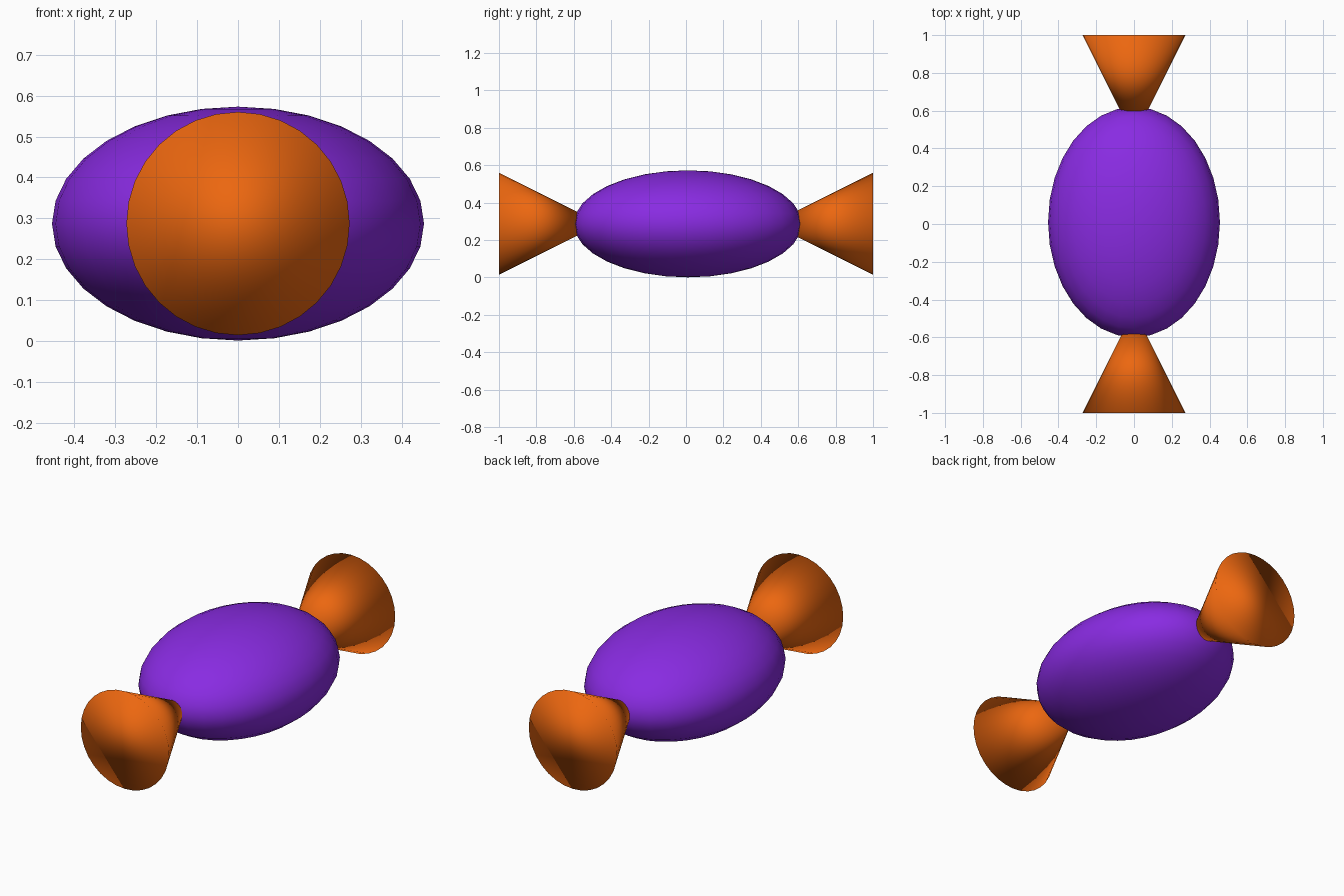
import bpy
from math import pi

if "Cube" in bpy.data.objects:
    bpy.data.objects.remove(bpy.data.objects["Cube"])

CZ = 0.287  # height of the long axis


def paint(obj, name, color):
    mat = bpy.data.materials.get(name) or bpy.data.materials.new(name)
    mat.diffuse_color = color
    mat.use_nodes = True
    mat.node_tree.nodes["Principled BSDF"].inputs["Base Color"].default_value = mat.diffuse_color
    obj.data.materials.append(mat)


def finish(obj, name):
    obj.name = name
    bpy.ops.object.transform_apply(location=False, rotation=True, scale=True)
    bpy.ops.object.shade_smooth()


# Sweet: flattened ellipsoid, set very slightly towards the back
bpy.ops.mesh.primitive_uv_sphere_add(segments=32, ring_count=16, radius=1,
                                     location=(0, 0.01, CZ))
body = bpy.context.object
body.scale = (0.455, 0.61, 0.286)
finish(body, "candy_body")
paint(body, "purple", (0.25, 0.024, 0.76, 1))

# Wrapper ends: capped cones flaring outwards, tips buried in the sweet
RADIUS, DEPTH = 0.273, 0.546
for side, label in ((-1, "front"), (1, "back")):
    bpy.ops.mesh.primitive_cone_add(vertices=32, radius1=RADIUS, radius2=0,
                                    depth=DEPTH,
                                    location=(0, side * (1 - DEPTH / 2), CZ),
                                    rotation=(side * pi / 2, 0, 0))
    twist = bpy.context.object
    finish(twist, label + "_wrapper_twist")
    paint(twist, "orange", (0.84, 0.135, 0.005, 1))
